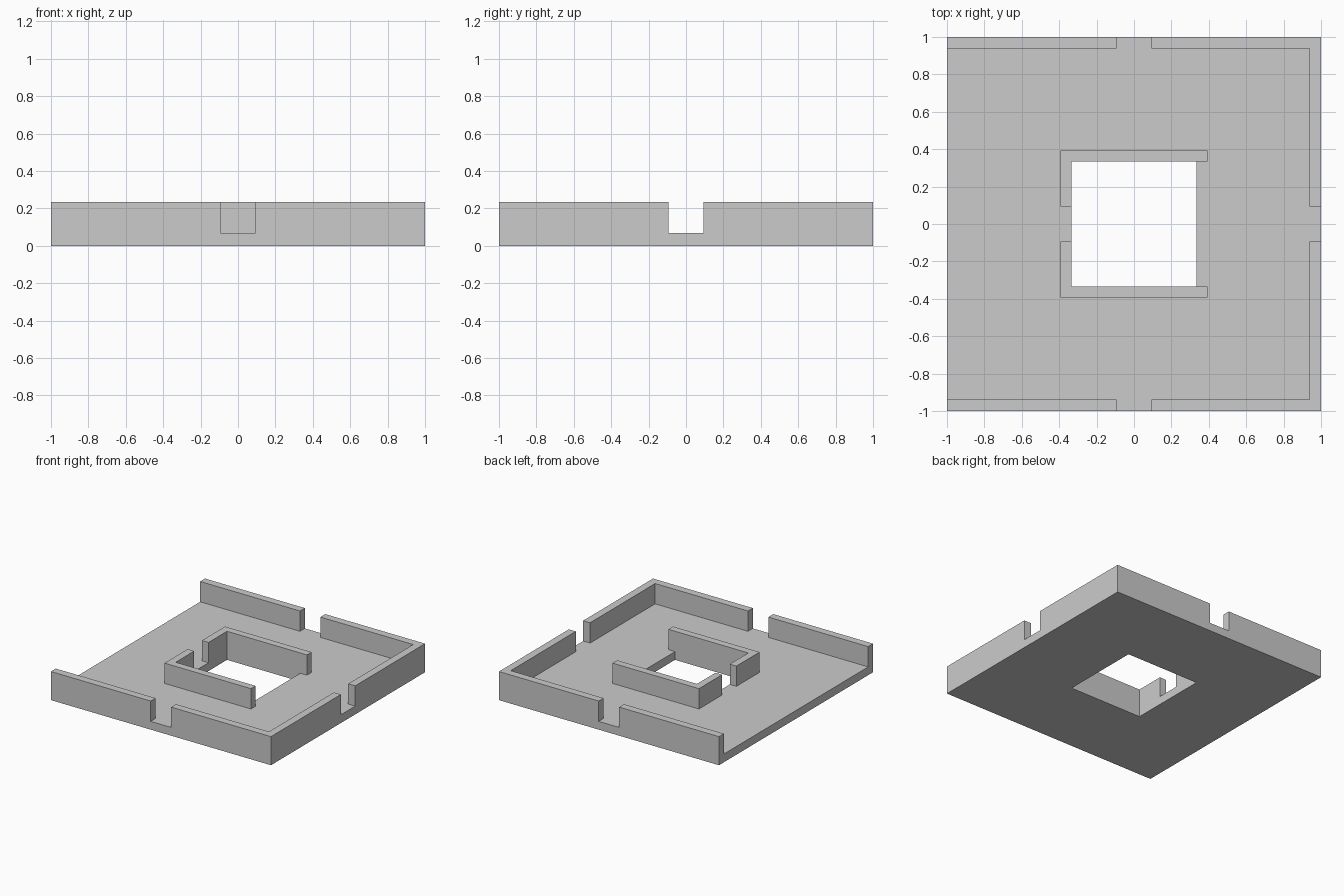
import bpy
import bmesh
import math

cube = bpy.data.objects.get("Cube")
if cube:
    bpy.data.objects.remove(cube, do_unlink=True)

FLOOR, TOP = 0.068, 0.235       # floor thickness, wall height
EDGE, WALL = 1.0, 0.063         # half width of the plate, wall thickness
HOLE, RIM = 0.333, 0.393        # half widths of the opening and of the wall around it
DOOR = 0.093                    # half width of each doorway

stone = bpy.data.materials.new("light grey")
stone.use_nodes = True
grey = (0.6, 0.6, 0.6, 1)
stone.diffuse_color = grey
stone.node_tree.nodes["Principled BSDF"].inputs["Base Color"].default_value = grey


def in_hole(x, y):
    return max(abs(x), abs(y)) < HOLE


def is_wall(x, y):
    inner = EDGE - WALL
    # Outer wall: front, back and left sides, each with a doorway
    if abs(y) > inner:
        return abs(x) > DOOR
    if x > inner:
        return abs(y) > DOOR
    # Inner wall: front, back and right sides, doorway on the right side
    if max(abs(x), abs(y)) < RIM:
        return abs(y) > HOLE or (x < -HOLE and abs(y) > DOOR)
    return False


# Plan of the plate, split along every wall line
half = [DOOR, HOLE, RIM, EDGE - WALL, EDGE]
lines = sorted([-v for v in half] + half)
bm = bmesh.new()
verts = [[bm.verts.new((x, y, 0)) for y in lines] for x in lines]
for i in range(len(lines) - 1):
    for j in range(len(lines) - 1):
        x, y = (lines[i] + lines[i + 1]) / 2, (lines[j] + lines[j + 1]) / 2
        if not in_hole(x, y):
            bm.faces.new((verts[i][j], verts[i + 1][j], verts[i + 1][j + 1], verts[i][j + 1]))
bmesh.ops.delete(bm, geom=[v for v in bm.verts if not v.link_faces], context='VERTS')


def raise_faces(faces, height, keep):
    result = bmesh.ops.extrude_face_region(bm, geom=faces, use_keep_orig=keep)
    for v in result["geom"]:
        if isinstance(v, bmesh.types.BMVert):
            v.co.z += height
    return [f for f in result["geom"] if isinstance(f, bmesh.types.BMFace)]


# Thicken the floor, then pull the walls up out of it
floor_top = raise_faces(bm.faces[:], FLOOR, True)
wall_base = [f for f in floor_top if is_wall(*f.calc_center_median().xy)]
raise_faces(wall_base, TOP - FLOOR, False)
bmesh.ops.delete(bm, geom=[f for f in wall_base if f.is_valid], context='FACES')

# Merge the coplanar pieces into clean flat faces
bmesh.ops.recalc_face_normals(bm, faces=bm.faces[:])
bmesh.ops.dissolve_limit(bm, angle_limit=math.radians(1), verts=bm.verts[:], edges=bm.edges[:])

mesh = bpy.data.meshes.new("walled_floor")
bm.to_mesh(mesh)
bm.free()
mesh.materials.append(stone)
bpy.context.collection.objects.link(bpy.data.objects.new("walled_floor", mesh))
